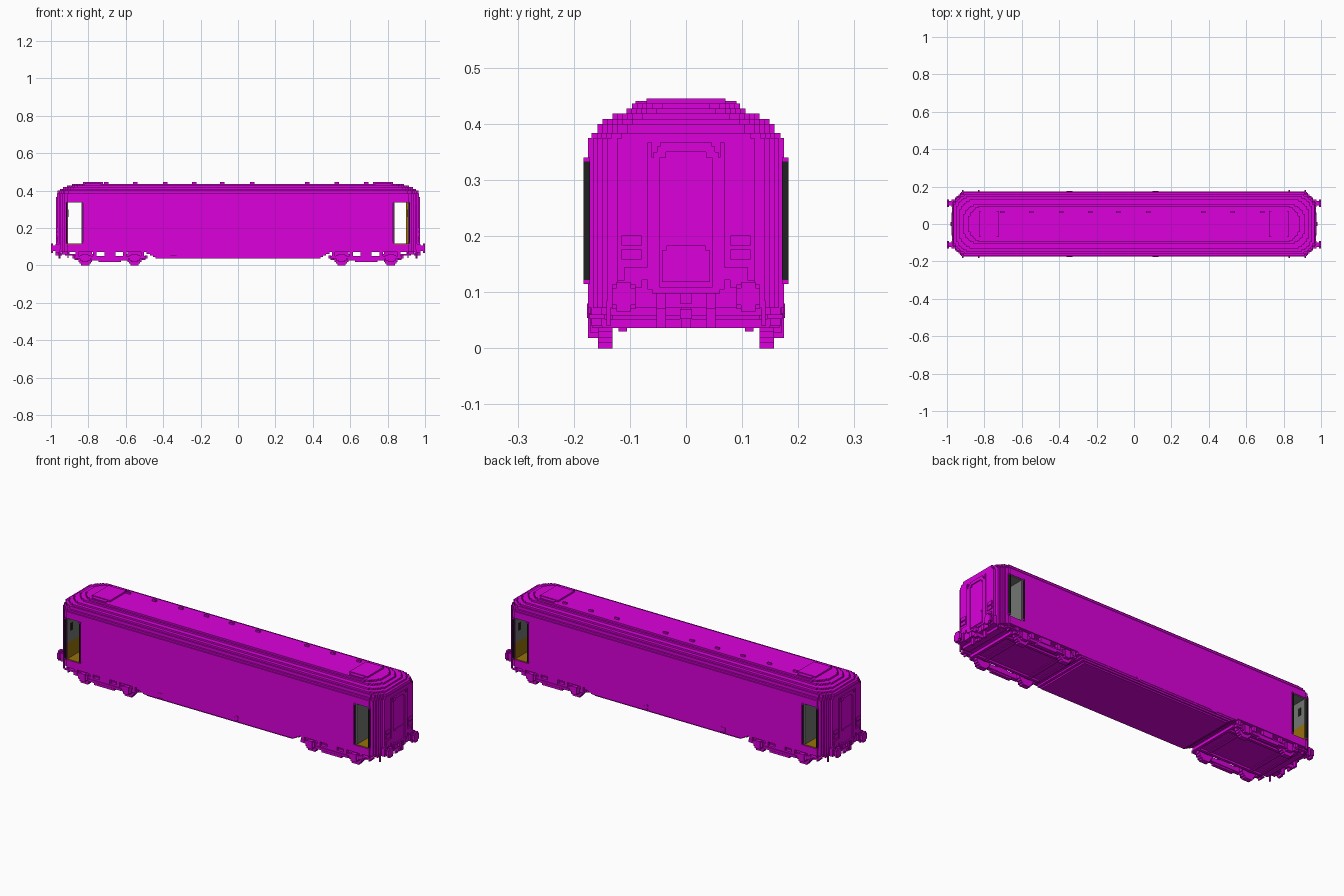
import bpy, bmesh

cube = bpy.data.objects.get("Cube")
if cube:
    bpy.data.objects.remove(cube, do_unlink=True)


def material(name, rgb):
    m = bpy.data.materials.new(name)
    m.use_nodes = True
    m.diffuse_color = (*rgb, 1)
    bsdf = next(n for n in m.node_tree.nodes if n.type == 'BSDF_PRINCIPLED')
    bsdf.inputs["Base Color"].default_value = (*rgb, 1)
    return m


MAGENTA = material("magenta", (0.71, 0.0, 0.71))
GREY = material("grey", (0.17, 0.18, 0.17))
GOLD = material("ochre", (0.3, 0.16, 0.003))
DARK = material("near_black", (0.014, 0.014, 0.016))


def finish(bm, name, mat):
    bmesh.ops.recalc_face_normals(bm, faces=bm.faces)
    me = bpy.data.meshes.new(name)
    bm.to_mesh(me)
    bm.free()
    me.materials.append(mat)
    ob = bpy.data.objects.new(name, me)
    bpy.context.collection.objects.link(ob)
    return ob


def boxes(name, specs, mat=MAGENTA, mx=False, my=False):
    """Boxes given as x0, x1, y0, y1, z0, z1, optionally mirrored in x and y."""
    bm = bmesh.new()
    for x0, x1, y0, y1, z0, z1 in specs:
        for sx in ((1, -1) if mx else (1,)):
            for sy in ((1, -1) if my else (1,)):
                r = bmesh.ops.create_cube(bm, size=1)
                for v in r["verts"]:
                    v.co.x = sx * ((x0 + x1) / 2 + v.co.x * (x1 - x0))
                    v.co.y = sy * ((y0 + y1) / 2 + v.co.y * (y1 - y0))
                    v.co.z = (z0 + z1) / 2 + v.co.z * (z1 - z0)
    return finish(bm, name, mat)


def prism(bm, pts, z0, z1):
    """Closed prism over a plan outline."""
    low = [bm.verts.new((x, y, z0)) for x, y in pts]
    high = [bm.verts.new((x, y, z1)) for x, y in pts]
    bm.faces.new(low)
    bm.faces.new(high)
    for i in range(len(pts)):
        bm.faces.new((low[i - 1], low[i], high[i], high[i - 1]))


# Stepped corner: insets from the end and from the side
STEPS = [(0, .053), (.012, .035), (.021, .026), (.03, .0175), (.038, .009), (.057, 0)]


def end_outline(hx, hy):
    c = []
    for (dx, dy), (nx, _) in zip(STEPS, STEPS[1:]):
        c += [(hx - dx, hy - dy), (hx - nx, hy - dy)]
    c.append((hx - STEPS[-1][0], hy))
    return [(x, -y) for x, y in reversed(c)] + c


def full_outline(hx, hy):
    e = end_outline(hx, hy)
    return e + [(-x, -y) for x, y in e]


HX, HY = .969, .175
IN, OUT = .833, HX - STEPS[-1][0]     # door opening along x
FLOOR, LINTEL = .112, .34

# Underframe slab and upper body
for name, z0, z1 in (("underframe", .072, FLOOR), ("upper_body", LINTEL, .375)):
    bm = bmesh.new()
    prism(bm, full_outline(HX, HY), z0, z1)
    finish(bm, name, MAGENTA)

# Saloon between the doorways, and the end walls beyond them
boxes("saloon_walls", [(-IN, IN, -HY, HY, FLOOR, LINTEL)])
for side, s in (("left", 1), ("right", -1)):
    bm = bmesh.new()
    prism(bm, [(s * x, y) for x, y in end_outline(HX, HY)], FLOOR, LINTEL)
    finish(bm, side + "_end_wall", MAGENTA)

# Stepped roof
ROOF = [(.969, .168, .375, .384), (.966, .158, .384, .4), (.953, .149, .4, .409),
        (.936, .131, .409, .418), (.915, .106, .418, .427), (.888, .096, .427, .436)]
bm = bmesh.new()
for hx, hy, z0, z1 in ROOF:
    prism(bm, full_outline(hx, hy), z0, z1)
finish(bm, "roof", MAGENTA)

# Roof hatches and vents
boxes("roof_hatches", [(.722, .83, -.07, .07, .434, .445),
                       (.735, .817, -.09, .09, .43, .441)], mx=True)
boxes("roof_vents", [(x - .012, x + .012, .06, .07, .434, .445) for x in
                     (-.705, -.55, -.39, -.235, -.083, .077, .37, .527, .685)])

# Vestibule linings
T = .004
boxes("vestibule_partition", [(IN, IN + T, -.172, .172, FLOOR, LINTEL)], GREY, mx=True)
boxes("vestibule_end_panel", [(OUT - T, OUT, -.172, .172, .2, LINTEL)], GREY, mx=True)
boxes("vestibule_lower_panel", [(OUT - T, OUT, -.172, .172, FLOOR, .2)], GOLD, mx=True)
boxes("vestibule_floor", [(IN, OUT, -.172, .172, FLOOR, FLOOR + T)], GOLD, mx=True)
boxes("vestibule_ceiling", [(IN, OUT, -.172, .172, LINTEL - T, LINTEL)], GREY, mx=True)
boxes("vestibule_post", [(OUT - .014, OUT, -.02, .02, FLOOR, LINTEL)], GOLD)
boxes("vestibule_notices", [(OUT - T - .002, OUT - T, .125, .145, .26, .3)],
      DARK, mx=True, my=True)

# Handrails on both sides of each doorway
rails = (IN - .004, OUT + .004)
boxes("handrails", [(x - .003, x + .003, HY - .004, .183, .122, .333) for x in rails],
      DARK, mx=True, my=True)
boxes("handrail_brackets", [(x - .004, x + .004, HY - .004, .183, z, z + .007)
                            for x in rails for z in (.115, .333)], mx=True, my=True)

# Gangway: arched frame, inner door and lower door panel
F = .974
boxes("gangway_frame", [(.96, F, .046, .061, .105, .34), (.96, F, .036, .058, .34, .35),
                        (.96, F, 0, .052, .35, .36), (.96, F, 0, .046, .36, .367),
                        (.96, F, .061, .069, .105, .367)], mx=True, my=True)
boxes("gangway_door", [(.96, .972, -.043, .043, .118, .175),
                       (.96, .972, -.035, .035, .175, .183)], mx=True)
boxes("gangway_sill", [(.95, .976, -.061, .061, .098, .108)], mx=True)

# End lamps and lower corner casings
boxes("end_lamps", [(.95, .974, .079, .115, z, z + .018) for z in (.158, .183)],
      mx=True, my=True)
boxes("end_casings", [(.95, .973, .078, .122, .108, .122), (.95, .973, .065, .11, .122, .145)],
      mx=True, my=True)

# Buffers
boxes("buffers", [(.95, .99, .098, .124, .078, .106), (.955, .977, .09, .132, .07, .114),
                  (.988, 1.0, .09, .132, .077, .107), (.988, 1.0, .098, .124, .066, .118)],
      mx=True, my=True)

# Coupling, hoses and end beam
boxes("coupling", [(.94, .982, -.011, .011, .08, .098), (.94, .976, -.011, .011, .052, .07),
                   (.95, .958, -.008, .008, .036, .08)], mx=True)
boxes("brake_hoses", [(.95, .96, .036, .053, .036, .09), (.955, .973, .036, .053, .07, .1)],
      mx=True, my=True)
boxes("end_beam", [(.9, .94, -.14, .14, .058, .074)], mx=True)
boxes("end_posts", [(.95, .957, .135, .142, .04, .085)], mx=True, my=True)

# Door steps
boxes("door_steps", [(.85, .925, .145, .172, .052, .06), (.86, .866, .15, .168, .055, .075),
                     (.905, .911, .15, .168, .04, .075)], mx=True, my=True)

# Central skirt with stepped ends
boxes("skirt", [(-.49, .49, -HY, HY, .062, .073), (-.47, .47, -.173, .173, .053, .063),
                (-.455, .455, -.168, .168, .044, .054), (-.44, .44, -.16, .16, .036, .045)])
boxes("skirt_fittings", [(-.36, -.33, .165, .1765, .054, .08), (.1, .13, .165, .1765, .062, .07),
                         (.108, .122, .165, .1765, .055, .08)], my=True)

# Bogies
C, A = .685, .132
axles = (C - A, C + A)
wheel = [(.022, 0), (.03, .009), (.037, .018), (.042, .03)]
boxes("wheels", [(x - w, x + w, .131, .157, z, .09 - z) for x in axles for w, z in wheel],
      mx=True, my=True)
boxes("axles", [(x - .012, x + .012, -.14, .14, .036, .06) for x in axles], mx=True)
boxes("axle_boxes", [p for x in axles for p in
                     ((x - .028, x + .028, .157, .17, .027, .056),
                      (x - .016, x + .016, .157, HY, .018, .06))], mx=True, my=True)
boxes("bogie_side_frames", [(C - .19, C + .19, .15, .167, .036, .05),
                            (C - .1, C + .1, .15, .172, .027, .04),
                            (C - .06, C + .06, .155, .174, .018, .03)], mx=True, my=True)
boxes("bogie_springs", [(x - w, x + w, .152, .17, .045, .074) for x, w in
                        ((C - .175, .008), (C - .08, .009), (C, .03),
                         (C + .08, .009), (C + .175, .008))], mx=True, my=True)
boxes("bogie_plate", [(C - .19, C + .19, -.128, .128, .04, .05),
                      (C - .03, C + .03, -.128, .128, .045, .074)], mx=True)
boxes("bogie_bars", [(C - .19, C + .19, .105, .12, .03, .045)], mx=True, my=True)
boxes("bogie_cross_beams", [(C - .2, C - .185, -.15, .15, .036, .052),
                            (C + .185, C + .2, -.15, .15, .036, .052)], mx=True)
